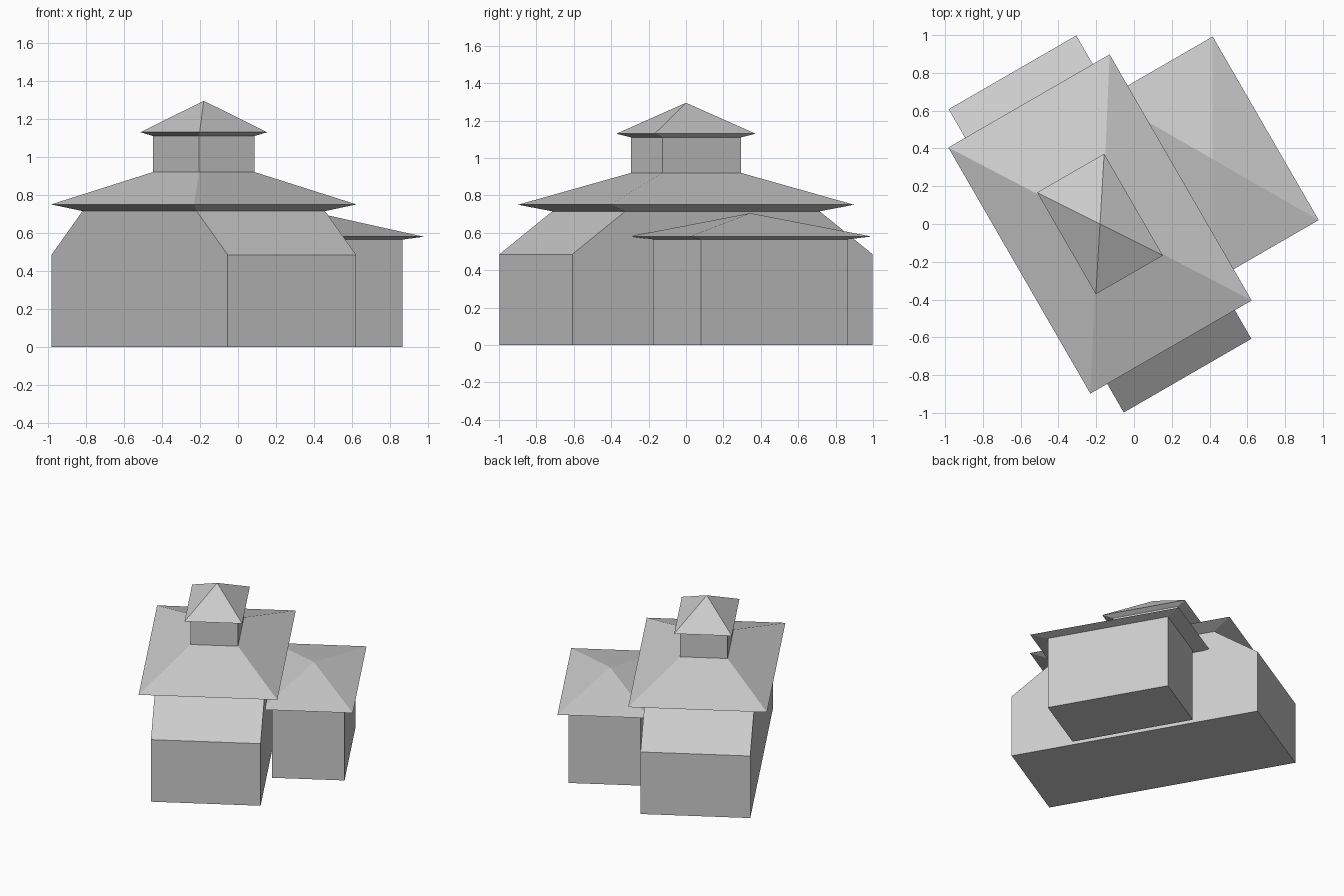
import bpy, bmesh
from math import radians, sin, cos
from mathutils import Matrix

cube = bpy.data.objects.get("Cube")
if cube:
    bpy.data.objects.remove(cube, do_unlink=True)

grey = bpy.data.materials.new("plain grey")
grey.use_nodes = True
COLOUR = (0.6, 0.6, 0.6, 1)
grey.diffuse_color = COLOUR
grey.node_tree.nodes["Principled BSDF"].inputs["Base Color"].default_value = COLOUR

# The whole building is turned on its plot
PLACE = Matrix.Translation((-0.18, 0, 0)) @ Matrix.Rotation(radians(30), 4, "Z")


def loft(name, levels, shift=0.0):
    """Stack of rectangles (half width, half length, height); zero width is an apex."""
    bm = bmesh.new()
    rings = []
    for w, l, z in levels:
        signs = [(-1, -1), (1, -1), (1, 1), (-1, 1)] if w else [(0, 0)]
        rings.append([bm.verts.new((shift + sx * w, sy * l, z)) for sx, sy in signs])
    bm.faces.new(rings[0][::-1])
    for low, high in zip(rings, rings[1:]):
        for i in range(4):
            j = (i + 1) % 4
            if len(high) == 1:
                bm.faces.new((low[i], low[j], high[0]))
            else:
                bm.faces.new((low[i], low[j], high[j], high[i]))
    if len(rings[-1]) == 4:
        bm.faces.new(rings[-1])
    bmesh.ops.recalc_face_normals(bm, faces=bm.faces)
    mesh = bpy.data.meshes.new(name)
    bm.to_mesh(mesh)
    bm.free()
    mesh.materials.append(grey)
    obj = bpy.data.objects.new(name, mesh)
    obj.matrix_world = PLACE
    bpy.context.collection.objects.link(obj)


# Main hall: upright walls, then sloped lean-to roofs at both ends
loft("main_hall", [(0.39, 0.927, 0), (0.39, 0.927, 0.485), (0.39, 0.60, 0.715)])
# Hipped main roof with a sloping soffit
loft("main_roof", [(0.39, 0.60, 0.715), (0.493, 0.752, 0.75), (0.169, 0.243, 0.92)])
# Lantern tower and its pointed roof
loft("tower", [(0.169, 0.243, 0.92), (0.169, 0.243, 1.11)])
loft("tower_roof", [(0.169, 0.243, 1.11), (0.205, 0.311, 1.13), (0, 0, 1.295)])
# Side annex with pyramid roof
SIDE = 0.688
loft("annex", [(0.257, 0.453, 0), (0.257, 0.453, 0.565)], SIDE)
loft("annex_roof", [(0.257, 0.453, 0.565), (0.325, 0.561, 0.58), (0, 0, 0.705)], SIDE)
